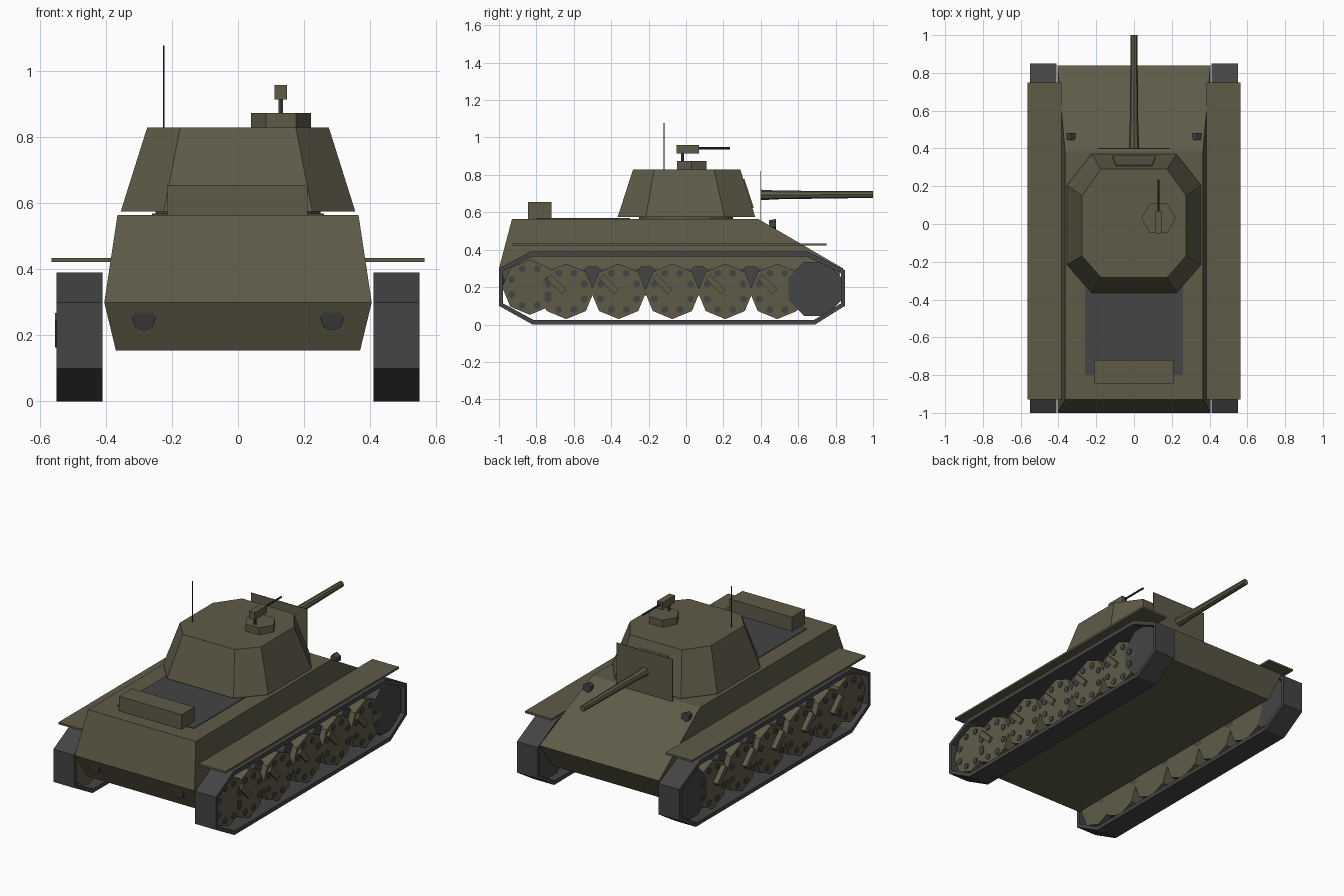
import bpy, bmesh, math
from mathutils import Matrix, Vector

if "Cube" in bpy.data.objects:
    bpy.data.objects.remove(bpy.data.objects["Cube"])


def material(name, color):
    m = bpy.data.materials.new(name)
    m.diffuse_color = (*color, 1)
    m.use_nodes = True
    m.node_tree.nodes["Principled BSDF"].inputs["Base Color"].default_value = m.diffuse_color
    return m


OLIVE = material("olive_paint", (0.113, 0.105, 0.064))
GREY = material("track_grey", (0.058, 0.058, 0.060))
DARK = material("gunmetal", (0.035, 0.035, 0.033))


def finish(name, bm, mat):
    bmesh.ops.recalc_face_normals(bm, faces=bm.faces)
    me = bpy.data.meshes.new(name)
    bm.to_mesh(me)
    bm.free()
    me.materials.append(mat)
    ob = bpy.data.objects.new(name, me)
    bpy.context.collection.objects.link(ob)
    return ob


def loft(name, rings, mat, loop=False):
    """Skin a list of equal-length point rings; capped, or closed on itself."""
    bm = bmesh.new()
    vs = [[bm.verts.new(p) for p in r] for r in rings]
    n = len(vs[0])
    pairs = list(zip(vs, vs[1:])) + ([(vs[-1], vs[0])] if loop else [])
    for a, b in pairs:
        for i in range(n):
            j = (i + 1) % n
            bm.faces.new((a[i], a[j], b[j], b[i]))
    if not loop:
        bm.faces.new(vs[0])
        bm.faces.new(vs[-1])
    return finish(name, bm, mat)


def box(name, x, y, z, mat, tilt=0):
    """Box from (min, max) ranges, optionally tilted about its own x axis."""
    bm = bmesh.new()
    size = [b - a for a, b in (x, y, z)]
    mid = Vector([(a + b) / 2 for a, b in (x, y, z)])
    m = Matrix.Translation(mid) @ Matrix.Rotation(tilt, 4, 'X') @ Matrix.Diagonal((*size, 1))
    bmesh.ops.create_cube(bm, size=1, matrix=m)
    return finish(name, bm, mat)


def rod(name, a, b, r1, r2, sides, mat, spin=0):
    """Cylinder or cone between two points."""
    a, b = Vector(a), Vector(b)
    rot = (b - a).to_track_quat('Z', 'Y').to_matrix().to_4x4()
    bm = bmesh.new()
    bmesh.ops.create_cone(bm, cap_ends=True, segments=sides, radius1=r1, radius2=r2,
                          depth=(b - a).length,
                          matrix=Matrix.Translation((a + b) / 2) @ rot @ Matrix.Rotation(spin, 4, 'Z'))
    return finish(name, bm, mat)


def rect(x, y0, y1, z):
    return [(-x, y0, z), (x, y0, z), (x, y1, z), (-x, y1, z)]


def octagon(xi, xo, yi0, yo0, yi1, yo1, z):
    return [(xi, yo1, z), (xo, yi1, z), (xo, yi0, z), (xi, yo0, z),
            (-xi, yo0, z), (-xo, yi0, z), (-xo, yi1, z), (-xi, yo1, z)]


# Hull and engine deck
loft("hull", [rect(0.37, -0.93, 0.76, 0.155), rect(0.405, -1.0, 0.84, 0.30),
              rect(0.365, -0.93, 0.385, 0.565)], OLIVE)
box("engine_deck_grille", (-0.26, 0.26), (-0.80, -0.30), (0.563, 0.569), GREY)
box("stowage_box", (-0.213, 0.21), (-0.845, -0.72), (0.565, 0.655), OLIVE)

# Turret
rod("turret_ring", (0, 0, 0.56), (0, 0, 0.58), 0.25, 0.25, 12, OLIVE)
loft("turret", [octagon(0.225, 0.355, -0.215, -0.365, 0.205, 0.37, 0.576),
                octagon(0.175, 0.275, -0.17, -0.283, 0.15, 0.29, 0.83)], OLIVE)
loft("turret_front_plate", [
    [(-0.115, 0.362, 0.625), (0.115, 0.362, 0.625), (0.095, 0.312, 0.78), (-0.095, 0.312, 0.78)],
    [(-0.115, 0.348, 0.620), (0.115, 0.348, 0.620), (0.095, 0.298, 0.775), (-0.095, 0.298, 0.775)]], OLIVE)
box("gun_mantlet", (-0.19, 0.19), (0.398, 0.402), (0.56, 0.82), OLIVE)

# Main gun
rod("gun_sleeve", (0, 0.40, 0.693), (0, 0.50, 0.693), 0.028, 0.023, 8, OLIVE)
rod("gun_barrel", (0, 0.49, 0.693), (0, 1.0, 0.695), 0.023, 0.018, 8, OLIVE)

# Commander's cupola, machine gun and antenna
rod("cupola", (0.13, 0.03, 0.82), (0.13, 0.03, 0.873), 0.091, 0.091, 6, OLIVE, math.pi / 6 * 3)
rod("machine_gun_post", (0.13, -0.02, 0.86), (0.13, -0.02, 0.925), 0.008, 0.008, 6, GREY)
box("machine_gun_body", (0.11, 0.148), (-0.05, 0.07), (0.914, 0.959), OLIVE)
rod("machine_gun_barrel", (0.129, 0.06, 0.942), (0.129, 0.235, 0.942), 0.006, 0.006, 6, DARK)
rod("antenna", (-0.225, -0.118, 0.82), (-0.225, -0.118, 1.078), 0.003, 0.003, 6, DARK)

# Track outline, as (y, z)
OUTER = [(-1.0, 0.30), (-1.0, 0.10), (-0.82, 0), (0.69, 0),
         (0.85, 0.10), (0.85, 0.29), (0.65, 0.39), (-0.83, 0.39)]
INNER = [(-0.978, 0.287), (-0.978, 0.113), (-0.814, 0.024), (0.684, 0.024),
         (0.828, 0.113), (0.828, 0.277), (0.645, 0.364), (-0.824, 0.364)]
WHEELS = [(-0.835, 0.20), (-0.64, 0.177), (-0.36, 0.177), (-0.073, 0.177),
          (0.21, 0.177), (0.488, 0.177)]

for s, side in ((-1, "left"), (1, "right")):
    # Running gear
    ends = ((OUTER, 0.41), (OUTER, 0.55), (INNER, 0.55), (INNER, 0.41))
    loft(side + "_track", [[(s * x, y, z) for y, z in pts] for pts, x in ends], GREY, loop=True)
    rod(side + "_idler", (s * 0.43, 0.69, 0.19), (s * 0.525, 0.69, 0.19), 0.155, 0.155, 8, GREY, math.pi / 8)
    for i, (y, z) in enumerate(WHEELS):
        # Road wheels with bolt spots
        rod(f"{side}_wheel_{i}", (s * 0.43, y, z), (s * 0.525, y, z), 0.148, 0.148, 8, OLIVE)
        for k in range(8):
            a = (k + 0.5) * math.pi / 4
            by, bz = y + 0.105 * math.cos(a), z + 0.105 * math.sin(a)
            rod(f"{side}_wheel_{i}_bolt_{k}", (s * 0.52, by, bz), (s * 0.53, by, bz), 0.02, 0.02, 6, GREY)
        if i == 0:
            continue
        # Swing arm and the roller behind each wheel gap
        x0, x1 = (0.50, 0.555) if s < 0 else (0.50, 0.54)
        box(f"{side}_swing_arm_{i}", sorted((s * x0, s * x1)), (y - 0.11, y + 0.005),
            (z + 0.022, z + 0.056), OLIVE, -math.pi / 4)
        rod(f"{side}_roller_{i}", (s * 0.43, y - 0.14, 0.245), (s * 0.49, y - 0.14, 0.245),
            0.07, 0.07, 8, GREY, math.pi / 8)

    # Fender, headlight and exhaust
    box(side + "_fender", sorted((s * 0.385, s * 0.565)), (-0.93, 0.75), (0.422, 0.434), OLIVE)
    rod(side + "_headlight", (s * 0.333, 0.445, 0.535), (s * 0.333, 0.482, 0.535), 0.022, 0.03, 6, GREY)
    rod(side + "_exhaust", (s * 0.285, -0.93, 0.25), (s * 0.285, -0.985, 0.25), 0.036, 0.036, 8, DARK)
